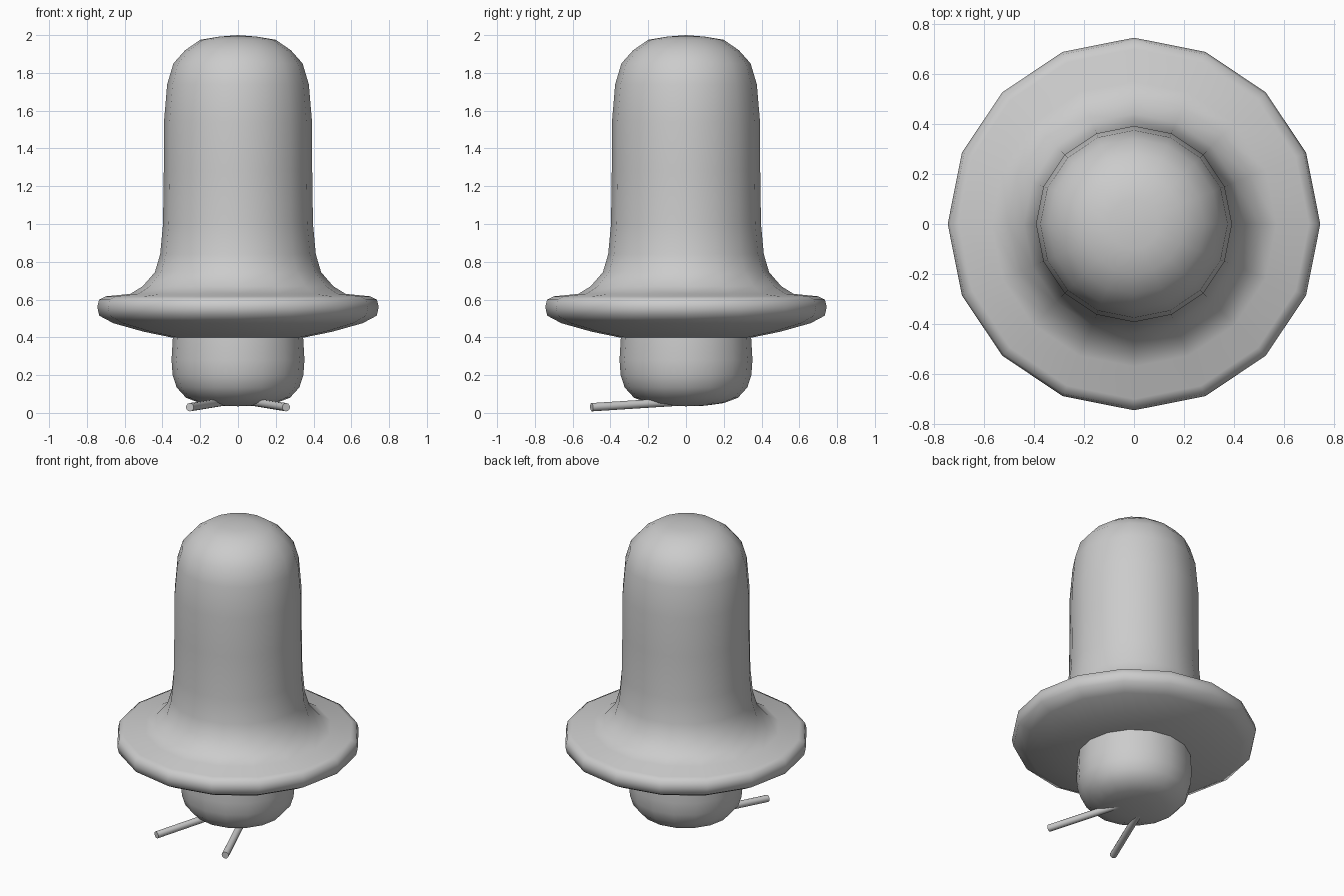
import bpy, bmesh, math
from mathutils import Vector

if "Cube" in bpy.data.objects:
    bpy.data.objects.remove(bpy.data.objects["Cube"])

SIDES = 16


def finish(name, bm, angle=None):
    bmesh.ops.recalc_face_normals(bm, faces=bm.faces)
    mesh = bpy.data.meshes.new(name)
    bm.to_mesh(mesh)
    bm.free()
    obj = bpy.data.objects.new(name, mesh)
    bpy.context.collection.objects.link(obj)
    bpy.ops.object.select_all(action='DESELECT')
    obj.select_set(True)
    bpy.context.view_layer.objects.active = obj
    bpy.ops.object.shade_smooth_by_angle(angle=math.radians(angle))
    return obj


def lathe(name, profile, angle):
    """Revolve (radius, height) points that start and end on the axis."""
    bm = bmesh.new()
    verts = [bm.verts.new((r, 0, z)) for r, z in profile]
    edges = [bm.edges.new(pair) for pair in zip(verts, verts[1:])]
    bmesh.ops.spin(bm, geom=verts + edges, cent=(0, 0, 0), axis=(0, 0, 1),
                   angle=math.tau, steps=SIDES, use_merge=True)
    bmesh.ops.remove_doubles(bm, verts=bm.verts, dist=0.0005)
    return finish(name, bm, angle)


def rod(name, start, end, radius):
    start, end = Vector(start), Vector(end)
    bm = bmesh.new()
    bmesh.ops.create_cone(bm, cap_ends=True, segments=12, radius1=radius,
                          radius2=radius, depth=(end - start).length)
    obj = finish(name, bm, 50)
    obj.location = (start + end) / 2
    obj.rotation_euler = (end - start).to_track_quat('Z', 'Y').to_euler()
    return obj


# Tall rounded hat with a wide, thick brim
lathe("hat", [
    (0, 0.39), (0.33, 0.395), (0.50, 0.43), (0.66, 0.475), (0.735, 0.515),
    (0.745, 0.56), (0.735, 0.60), (0.70, 0.617), (0.57, 0.63), (0.505, 0.67),
    (0.44, 0.745), (0.412, 0.84), (0.397, 1.0), (0.393, 1.28), (0.392, 1.54),
    (0.375, 1.74), (0.342, 1.85), (0.28, 1.92), (0.20, 1.975), (0.10, 1.992),
    (0, 2.0)], 60)

# Rounded head below the brim
lathe("head", [
    (0, 0.035), (0.10, 0.038), (0.20, 0.052), (0.275, 0.08), (0.325, 0.135),
    (0.346, 0.20), (0.352, 0.28), (0.345, 0.40), (0, 0.41)], 60)

# Two thin legs splayed out to the front
for side, label in ((-1, "left"), (1, "right")):
    rod(f"leg_{label}", (side * 0.06, 0, 0.062), (side * 0.255, -0.50, 0.03), 0.022)
